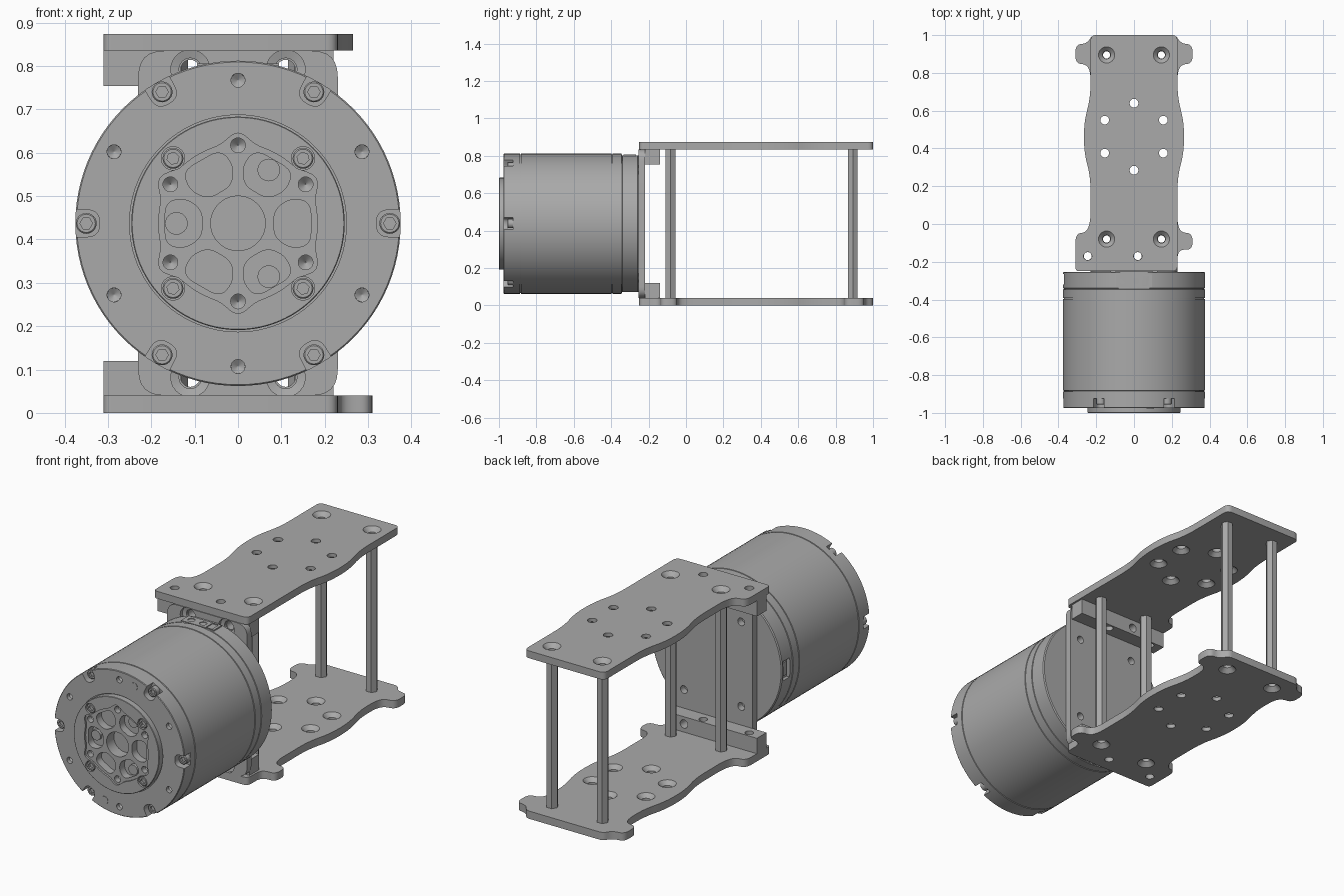
import bpy, bmesh
from math import sin, cos, pi, radians, exp
from mathutils import Matrix, Vector

if "Cube" in bpy.data.objects:
    bpy.data.objects.remove(bpy.data.objects["Cube"])

metal = bpy.data.materials.new("grey_metal")
metal.use_nodes = True
GREY = (0.4, 0.4, 0.4, 1)
metal.diffuse_color = GREY
metal.node_tree.nodes["Principled BSDF"].inputs["Base Color"].default_value = GREY

AXIS = 0.437                      # height of the motor axis
MOTOR = Matrix.Translation((0, 0, AXIS)) @ Matrix.Rotation(pi / 2, 4, 'X')  # local z points to the front
HERE = Matrix.Identity(4)
parts = []


def at(x, y, z=0):
    return Matrix.Translation((x, y, z))


def turn(deg):
    return Matrix.Rotation(radians(deg), 4, 'Z')


def lathe(profile, n=24, mat=HERE):
    """Solid of revolution about local z from (radius, height) points."""
    bm = bmesh.new()
    rings = []
    for r, h in profile:
        rings.append([bm.verts.new((r * cos(2 * pi * i / n), r * sin(2 * pi * i / n), h)) for i in range(n)])
    for a, b in zip(rings, rings[1:]):
        for i in range(n):
            j = (i + 1) % n
            bm.faces.new((a[i], a[j], b[j], b[i]))
    bm.faces.new(rings[0])
    bm.faces.new(rings[-1])
    return finish(bm, mat)


def drum(r, h0, h1, n=24, mat=HERE):
    return lathe([(r, h0), (r, h1)], n, mat)


def prism(points, h0, h1, mat=HERE):
    bm = bmesh.new()
    low = [bm.verts.new((x, y, h0)) for x, y in points]
    high = [bm.verts.new((x, y, h1)) for x, y in points]
    bm.faces.new(low)
    bm.faces.new(high)
    for i in range(len(low)):
        j = (i + 1) % len(low)
        bm.faces.new((low[i], low[j], high[j], high[i]))
    return finish(bm, mat)


def finish(bm, mat):
    bmesh.ops.recalc_face_normals(bm, faces=bm.faces)
    bm.transform(mat)
    me = bpy.data.meshes.new("part")
    bm.to_mesh(me)
    bm.free()
    return me


def rounded(points, steps=6):
    """Outline with each (x, y, radius) corner softened."""
    out = []
    for i, (x, y, r) in enumerate(points):
        p = Vector((x, y))
        a, b = Vector(points[i - 1][:2]) - p, Vector(points[(i + 1) % len(points)][:2]) - p
        s = p + a.normalized() * min(r, a.length * 0.49)
        e = p + b.normalized() * min(r, b.length * 0.49)
        for k in range(steps + 1):
            t = k / steps
            out.append((1 - t) ** 2 * s + 2 * t * (1 - t) * p + t * t * e)
    return out


def box(x0, x1, y0, y1, h0, h1, mat=HERE):
    return prism([(x0, y0), (x1, y0), (x1, y1), (x0, y1)], h0, h1, mat)


def add(name, me):
    ob = bpy.data.objects.new(name, me)
    bpy.context.collection.objects.link(ob)
    me.materials.clear()
    me.materials.append(metal)
    parts.append(ob)
    return ob


def cut(ob, meshes):
    """Subtract a group of separate solids from a part."""
    bm = bmesh.new()
    for me in meshes:
        bm.from_mesh(me)
    tool = bpy.data.objects.new("cutter", finish(bm, HERE))
    tool.hide_render = True
    bpy.context.collection.objects.link(tool)
    mod = ob.modifiers.new("cut", 'BOOLEAN')
    mod.operation, mod.solver, mod.object = 'DIFFERENCE', 'EXACT', tool
    deps = bpy.context.evaluated_depsgraph_get()
    me = bpy.data.meshes.new_from_object(ob.evaluated_get(deps))
    ob.modifiers.clear()
    ob.data = me
    me.materials.clear()
    me.materials.append(metal)
    bpy.data.objects.remove(tool)


# Motor body with seams, chamfers and a raised output hub
profile = [(0.01, 0.253), (0.37, 0.253), (0.375, 0.258)]
for seam in (0.343, 0.395, 0.885):
    profile += [(0.375, seam - 0.003), (0.371, seam - 0.002), (0.371, seam + 0.002), (0.375, seam + 0.003)]
profile += [(0.375, 0.972), (0.372, 0.975), (0.25, 0.975), (0.25, 0.968), (0.246, 0.968),
            (0.246, 0.998), (0.244, 1.0), (0.01, 1.0)]
motor = add("motor_body", lathe(profile, 96, MOTOR))

# Lobed recess in the hub
lobes = []
for d in range(0, 360, 3):
    off = (d % 60) - 30
    r = 0.183 + 0.025 * exp(-(off / 9) ** 2)
    lobes.append((r * cos(radians(d)), r * sin(radians(d))))
cut(motor, [prism(lobes, 0.99, 1.1, MOTOR)])

# Pockets, bores and rim notches
wedge = rounded([(0.083, -0.03, 0.02), (0.12, -0.058, 0.025), (0.168, -0.05, 0.03),
                 (0.168, 0.05, 0.03), (0.12, 0.058, 0.025), (0.083, 0.03, 0.02)])
notch = rounded([(0.319, -0.03, 0.028), (0.42, -0.034, 0), (0.42, 0.034, 0), (0.319, 0.03, 0.028)])
tools = [drum(0.063, 0.93, 1.1, 40, MOTOR)]
for k in range(6):
    spoke, between = MOTOR @ turn(60 * k), MOTOR @ turn(60 * k + 30)
    tools.append(prism(wedge, 0.95, 1.1, spoke))
    tools.append(prism(notch, 0.925, 1.1, spoke))
    tools.append(lathe([(0.001, 0.945), (0.016, 0.955), (0.017, 1.1)], 20, between @ at(0.33, 0)))
    tools.append(lathe([(0.001, 0.945), (0.017, 0.96), (0.017, 1.1)], 20, between @ at(0.18, 0)))
for d in (45, 135, 225, 315):
    tools.append(drum(0.027, 0.975, 1.1, 24, MOTOR @ turn(d) @ at(0.212, 0)))
cut(motor, tools)

# Flats for the connectors on the rear cover, and a side port
tools = [box(-0.1, 0.1, s * 0.365, s * 0.45, 0.2, 0.343, MOTOR) for s in (-1, 1)]
tools.append(box(-0.42, -0.355, -0.05, 0.05, 0.265, 0.32, MOTOR))
cut(motor, tools)

# Connector set into the top flat
connector = add("power_connector", box(-0.095, 0.095, 0.355, 0.369, 0.268, 0.333, MOTOR))
up = at(0, 0, AXIS)
cut(connector, [drum(0.018, 0.362, 0.4, 16, up @ at(x, -0.3)) for x in (-0.058, 0.01)]
    + [box(0.045, 0.08, -0.327, -0.274, 0.362, 0.4, up)])
add("side_port", box(-0.362, -0.35, -0.035, 0.035, 0.275, 0.31, MOTOR))

# Cap screws on the rim and hub
def screw(name, mat, r, h0, h1):
    ob = add(name, lathe([(r, h0), (r, h1 - 0.003), (r - 0.003, h1)], 24, mat))
    cut(ob, [drum(r * 0.6, h1 - 0.012, h1 + 0.1, 6, mat)])


for k in range(6):
    screw("rim_screw", MOTOR @ turn(60 * k) @ at(0.35, 0), 0.024, 0.92, 0.955)
for d in (45, 135, 225, 315):
    screw("hub_screw", MOTOR @ turn(d) @ at(0.212, 0), 0.024, 0.97, 0.996)

# Pins in three pockets and two flush pins on the front ring
for d in (60, 180, 300):
    add("pocket_pin", drum(0.026, 0.94, 0.965, 24, MOTOR @ turn(d) @ at(0.142, 0)))
for s in (-1, 1):
    add("locating_pin", drum(0.02, 0.96, 0.977, 24, MOTOR @ at(s * 0.085, s * 0.318)))

# Upright bracket plate behind the motor
upright = add("bracket_plate", prism(rounded([(-0.23, -0.397, 0.06), (0.23, -0.397, 0.06),
                                             (0.23, 0.398, 0.06), (-0.23, 0.398, 0.06)]), 0.218, 0.254, MOTOR))
tools = []
for sx in (-1, 1):
    for sz in (-1, 1):
        tools.append(lathe([(0.026, 0.1), (0.026, 0.23), (0.045, 0.235), (0.045, 0.3)], 24,
                           MOTOR @ at(sx * 0.11, sz * 0.355)))
        tools.append(drum(0.02, 0.1, 0.4, 20, MOTOR @ at(sx * 0.165, sz * 0.22)))
cut(upright, tools)

# Mounting blocks joining the upright to the plates
EARHOLES = [(-0.245, -0.17), (0.02, -0.17)]
for name, s in (("lower_block", -1), ("upper_block", 1)):
    lo, hi = sorted((s * 0.317, s * 0.398))
    block = add(name, box(-0.31, 0.22, lo, hi, 0.14, 0.219, MOTOR))
    cut(block, [drum(0.022, 0, 0.5, 20, MOTOR @ at(x, s * 0.355)) for x in (-0.11, 0.11)])
    cut(block, [drum(0.021, -0.1, 1, 20, at(x, y)) for x, y in EARHOLES])

# Horizontal plates
BULGE = [(0.23, 0.25, 0.08), (0.265, 0.38, 0.08), (0.265, 0.54, 0.08), (0.23, 0.67, 0.08)]
FRONT_EAR = [(-0.23, 0.02, 0.04), (-0.25, -0.045, 0.04), (-0.31, -0.05, 0.05), (-0.31, -0.25, 0.02)]
RIGHT_EAR = [(0.23, -0.16, 0.03), (0.25, -0.135, 0.03), (0.31, -0.135, 0.04),
             (0.31, -0.05, 0.04), (0.25, -0.045, 0.03), (0.23, 0, 0.04)]
BACK_EAR = [(0.23, 0.8, 0.04), (0.25, 0.845, 0.03), (0.31, 0.85, 0.04),
            (0.31, 0.95, 0.04), (0.25, 0.955, 0.03), (0.22, 1.0, 0.02)]
CORNER = [(0.23, 1.0, 0.03)]


def mirrored(pts):
    return [(-x, y, r) for x, y, r in reversed(pts)]


POSTS = [(sx * 0.145, y) for sx in (-1, 1) for y in (-0.08, 0.895)]
PATTERN = [(0, 0.64), (0, 0.285)] + [(sx * 0.155, y) for sx in (-1, 1) for y in (0.55, 0.375)]


def plate(name, side, back, z_in, z_out):
    right = [(0.23, -0.25, 0.03)] + side + BULGE + back
    outline = right + mirrored(BULGE + back) + FRONT_EAR
    ob = add(name, prism(rounded(outline), min(z_in, z_out), max(z_in, z_out)))
    d = 1 if z_out > z_in else -1
    # post holes countersunk outside, pattern holes countersunk inside
    outer = [(0.021, z_in - d * 0.1), (0.021, z_out - d * 0.022), (0.043, z_out), (0.043, z_out + d * 0.1)]
    inner = [(0.043, z_in - d * 0.1), (0.043, z_in), (0.023, z_in + d * 0.02), (0.023, z_out + d * 0.1)]
    tools = [lathe(outer, 24, at(x, y)) for x, y in POSTS]
    tools += [lathe(inner, 24, at(x, y)) for x, y in PATTERN]
    tools += [drum(0.022, -0.2, 1.1, 20, at(x, y)) for x, y in EARHOLES]
    cut(ob, tools)


plate("top_plate", [], CORNER, 0.835, 0.873)
plate("bottom_plate", RIGHT_EAR, BACK_EAR, 0.04, 0.0)

# Hollow hexagonal standoff posts
for x, y in POSTS:
    post = add("standoff_post", drum(0.03, 0.039, 0.836, 6, at(x, y - 0.003)))
    cut(post, [drum(0.019, -0.1, 1, 16, at(x, y))])

# Smooth round surfaces, keep edges crisp
bpy.ops.object.select_all(action='DESELECT')
for ob in parts:
    ob.select_set(True)
bpy.context.view_layer.objects.active = motor
bpy.ops.object.shade_smooth_by_angle(angle=radians(30))
